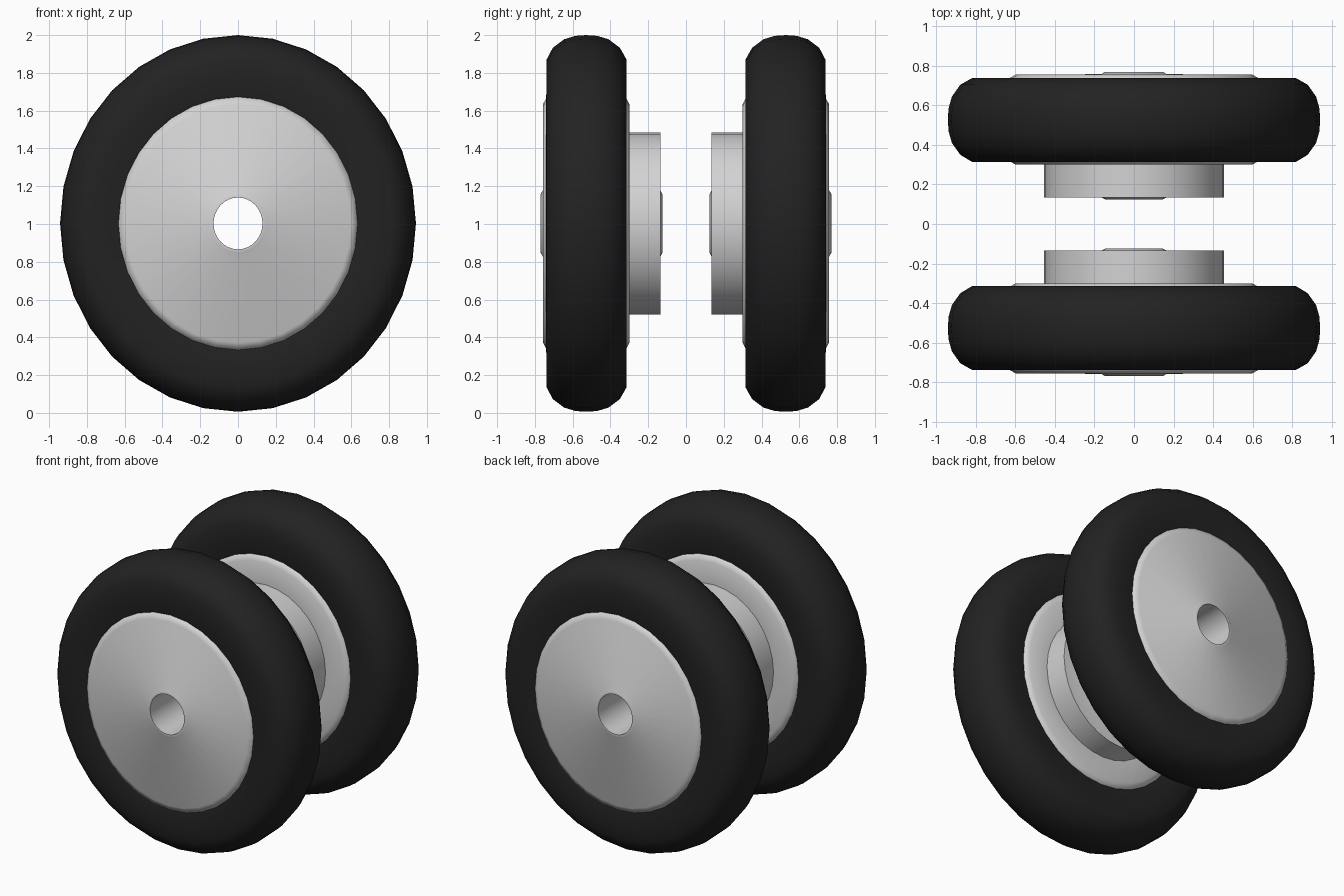
import bpy, bmesh, math

if "Cube" in bpy.data.objects:
    bpy.data.objects.remove(bpy.data.objects["Cube"])

def material(name, rgb):
    m = bpy.data.materials.new(name)
    m.diffuse_color = (*rgb, 1)
    m.use_nodes = True
    m.node_tree.nodes["Principled BSDF"].inputs["Base Color"].default_value = m.diffuse_color
    return m

RUBBER = material("black rubber", (0.016, 0.016, 0.016))
METAL = material("light grey metal", (0.65, 0.65, 0.65))
SX = 0.945      # wheels are slightly narrower than tall
CZ = 1.003

def lathe(name, profile, sides, mat, sign, angle):
    """Spin a closed (y, radius) profile about the axle; sign picks the side."""
    bm = bmesh.new()
    rings = []
    for y, r in profile:
        rings.append([bm.verts.new((SX * r * math.sin(2 * math.pi * i / sides), sign * y,
                                    CZ + r * math.cos(2 * math.pi * i / sides)))
                      for i in range(sides)])
    for k, a in enumerate(rings):
        b = rings[(k + 1) % len(rings)]
        for i in range(sides):
            j = (i + 1) % sides
            bm.faces.new((a[i], a[j], b[j], b[i]))
    bmesh.ops.recalc_face_normals(bm, faces=bm.faces)
    me = bpy.data.meshes.new(name)
    bm.to_mesh(me)
    bm.free()
    me.materials.append(mat)
    ob = bpy.data.objects.new(name, me)
    bpy.context.collection.objects.link(ob)
    bpy.ops.object.select_all(action='DESELECT')
    ob.select_set(True)
    bpy.context.view_layer.objects.active = ob
    bpy.ops.object.shade_smooth_by_angle(angle=math.radians(angle))

# Rounded tyre section, from inner bead over the tread to the outer bead
tyre = [(0.33, 0.64), (0.315, 0.68), (0.318, 0.78), (0.315, 0.868), (0.35, 0.93),
        (0.41, 0.975), (0.47, 0.993), (0.53, 0.997), (0.585, 0.993), (0.645, 0.975),
        (0.705, 0.93), (0.738, 0.868), (0.735, 0.78), (0.74, 0.68), (0.725, 0.64)]
# Rim: inner flange, stepped hub, centre bore and outer disc
rim = [(0.32, 0.672), (0.30, 0.632), (0.30, 0.482), (0.135, 0.482), (0.135, 0.175),
       (0.125, 0.155), (0.125, 0.137), (0.77, 0.137), (0.77, 0.155), (0.758, 0.175),
       (0.757, 0.632), (0.735, 0.672)]

for label, s in (("front", -1), ("rear", 1)):
    lathe(label + "_tyre", tyre, 32, RUBBER, s, 80)
    lathe(label + "_rim", rim, 32, METAL, s, 70)
